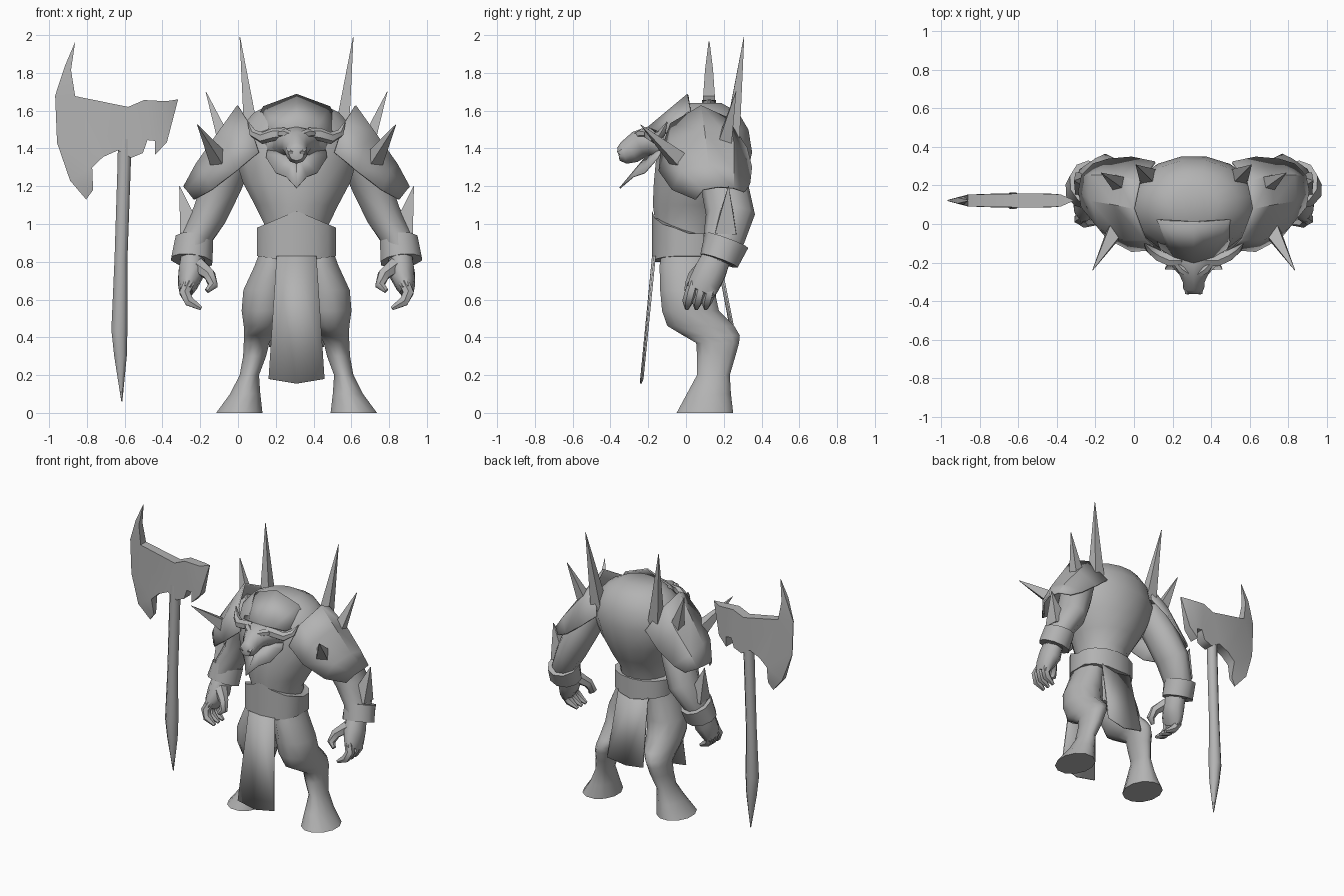
import bpy, bmesh, math
from mathutils import Vector

CX = 0.31  # the creature stands beside its axe
grey = bpy.data.materials.new("stone_grey")
grey.diffuse_color = (0.45, 0.45, 0.45, 1)


def make(name, verts, faces, mirror=False, x=CX, angle=55, thick=0):
    """Mesh object with smooth shading, optional mirror and thickness."""
    bm = bmesh.new()
    vs = [bm.verts.new(v) for v in verts]
    for f in faces:
        bm.faces.new([vs[i] for i in f])
    bmesh.ops.recalc_face_normals(bm, faces=bm.faces[:])
    bmesh.ops.triangulate(bm, faces=[f for f in bm.faces if len(f.verts) > 4])
    me = bpy.data.meshes.new(name)
    bm.to_mesh(me)
    bm.free()
    me.materials.append(grey)
    me.shade_smooth()
    me.set_sharp_from_angle(angle=math.radians(angle))
    ob = bpy.data.objects.new(name, me)
    ob.location.x = x
    bpy.context.collection.objects.link(ob)
    if thick:
        s = ob.modifiers.new("thickness", 'SOLIDIFY')
        s.thickness = thick
        s.offset = 0
    if mirror:
        m = ob.modifiers.new("mirror", 'MIRROR')
        m.use_mirror_merge = False
    return ob


def loft(name, pts, n=8, ref=(0, 1, 0), flat=False, **kw):
    """Elliptical rings (x, y, z, rx, ry) joined along a path."""
    ref = Vector(ref)
    c = [Vector(p[:3]) for p in pts]
    verts, faces = [], []
    for i, p in enumerate(pts):
        t = (c[min(i + 1, len(c) - 1)] - c[max(i - 1, 0)]).normalized()
        if flat:
            t = Vector((0, 0, -1))
        a = t.cross(ref).normalized()
        b = a.cross(t)
        ry = p[4] if len(p) > 4 else p[3]
        for k in range(n):
            w = 2 * math.pi * (k + 0.5) / n
            verts.append(c[i] + a * p[3] * math.cos(w) + b * ry * math.sin(w))
    for i in range(len(pts) - 1):
        for k in range(n):
            j = (k + 1) % n
            faces.append((i*n + k, i*n + j, i*n + n + j, i*n + n + k))
    faces += [tuple(range(n)), tuple(range((len(pts) - 1) * n, len(pts) * n))]
    return make(name, verts, faces, **kw)


def spike(name, base, tip, r, n=4, ref=(0, 1, 0)):
    return loft(name, [(*base, r), (*tip, 0.002)], n=n, ref=ref, mirror=True)


def span(z, rx, front, back, x=0):
    """Horizontal ring given by its front and back limits."""
    return (x, (front + back) / 2, z, rx, (back - front) / 2)


# Torso: narrow waist, broad hunched back
loft("torso", [span(0.85, .17, -.15, .18), span(1.0, .175, -.165, .21),
               span(1.1, .225, -.18, .27), span(1.22, .29, -.175, .32),
               span(1.38, .34, -.16, .355), span(1.5, .31, -.14, .335),
               span(1.59, .23, -.07, .28), span(1.64, .13, .0, .19)],
     n=16, flat=True)
loft("pelvis", [span(0.86, .18, -.14, .17), span(0.72, .15, -.12, .16),
                span(0.6, .07, -.06, .12)], n=10, flat=True)

# Belt with a raised point in front
bv, bf, N = [], [], 16
for top in (0, 1):
    for k in range(N):
        w = 2 * math.pi * k / N
        u = max(-.21, min(.21, .235 * math.cos(w)))
        y = .015 + .195 * math.sin(w)
        peak = .98 + .09 * (1 - abs(u) / .21) if y < 0 else .95
        bv.append((u, y, peak if top else .80 + .03 * abs(u) / .21))
for k in range(N):
    j = (k + 1) % N
    bf.append((k, j, N + j, N + k))
bf += [tuple(range(N)), tuple(range(N, 2 * N))]
make("belt", bv, bf)

# Hanging cloths, front and back
for name, y0, y1, zt, zb, w0, w1 in (("front_cloth", -.165, -.23, .83, .18, .105, .148),
                                     ("back_cloth", .17, .27, .85, .35, .12, .145)):
    make(name, [(-w0, y0, zt), (0, y0 - .01, zt), (w0, y0, zt),
                (w1, y1, zb), (0, y1 - .01, zb - .025), (-w1, y1, zb)],
         [(0, 1, 4, 5), (1, 2, 3, 4)], thick=.01)

# Legs bent backwards at the knee, ending in flared feet
loft("leg", [span(.86, .085, -.13, .15, .11), span(.78, .1, -.145, .15, .125),
             span(.65, .128, -.142, .155, .158), span(.54, .125, -.132, .18, .17),
             span(.46, .105, -.105, .262, .178), span(.41, .08, -.02, .29, .2),
             span(.37, .07, .05, .285, .212), span(.3, .063, .055, .265, .222),
             span(.2, .053, .055, .235, .25), span(.1, .083, .0, .242, .272),
             span(0, .127, -.055, .255, .303)], n=12, flat=True, mirror=True)

# Arms, bracers and bracer fins
loft("arm", [(.3, .14, 1.42, .1, .12), (.39, .2, 1.22, .11, .125),
             (.46, .235, 1.05, .098, .13), (.535, .2, .92, .085, .11),
             (.56, .165, .8, .06, .085)], n=10, mirror=True)
loft("bracer", [(.542, .215, .915, .105, .122), (.555, .175, .805, .115, .105)],
     n=10, mirror=True, angle=40)
spike("bracer_fin", (.56, .21, .96), (.62, .225, 1.2), .08)

# Hands with thick curled fingers
loft("palm", [(.55, .165, .83, .065, .08), (.555, .13, .75, .075, .09),
              (.575, .095, .68, .055, .088), (.585, .075, .64, .035, .08)], mirror=True)
for y in (.035, .085, .135):
    loft("finger", [(.57, y + .01, .69, .032), (.592, y - .01, .635, .032),
                    (.568, y - .025, .59, .03), (.505, y - .03, .553, .012)],
         n=6, mirror=True)
loft("thumb", [(.52, .1, .78, .045), (.46, .045, .73, .034),
               (.442, .02, .675, .028), (.475, .005, .645, .014)], n=6, mirror=True)

# Shoulder armour: arched rows from neck to outer arm
rows = [[(.2, -.13, 1.38), (.25, -.08, 1.53), (.31, .08, 1.625), (.28, .22, 1.56), (.2, .32, 1.4)],
        [(.32, -.14, 1.28), (.36, -.08, 1.42), (.41, .1, 1.485), (.4, .25, 1.43), (.32, .345, 1.3)],
        [(.45, -.07, 1.18), (.49, -.02, 1.28), (.53, .12, 1.315), (.52, .25, 1.28), (.44, .335, 1.21)],
        [(.54, .05, 1.13), (.58, .09, 1.18), (.595, .17, 1.195), (.58, .25, 1.19), (.52, .31, 1.17)]]
make("shoulder_plate", [p for r in rows for p in r],
     [(i*5 + k, i*5 + k + 1, i*5 + k + 6, i*5 + k + 5) for i in range(3) for k in range(4)],
     mirror=True, thick=.012, angle=35)

# Shoulder spikes
spike("tall_spike", (.232, .24, 1.42), (.3, .307, 1.99), .06)
spike("side_spike", (.37, .2, 1.41), (.48, .265, 1.7), .055)
spike("front_spike", (.41, -.04, 1.34), (.525, -.24, 1.525), .055, ref=(0, 0, 1))

# Mane crest sloping from the hump down to the brow
make("mane", [(-.235, .03, 1.5), (-.175, .02, 1.62), (0, .01, 1.685), (.175, .02, 1.62),
              (.235, .03, 1.5), (-.17, -.13, 1.48), (-.1, -.17, 1.5), (0, -.2, 1.51),
              (.1, -.17, 1.5), (.17, -.13, 1.48)],
     [(i, i + 1, i + 6, i + 5) for i in range(4)], thick=.01, angle=25)

# Head with broad skull, muzzle, brows and nostrils
Z = (0, 0, 1)
loft("head", [(0, -.05, 1.42, .15, .11), (0, -.14, 1.43, .14, .09),
              (0, -.2, 1.435, .11, .08), (0, -.25, 1.42, .08, .075),
              (0, -.29, 1.39, .06, .07), (0, -.33, 1.375, .057, .058),
              (0, -.358, 1.37, .04, .035)], n=10, ref=Z)
loft("brow", [(.015, -.265, 1.465, .02), (.06, -.235, 1.48, .025),
              (.11, -.18, 1.475, .015)], n=6, ref=Z, mirror=True)
loft("nostril", [(.03, -.32, 1.395, .025), (.032, -.36, 1.375, .014)],
     n=6, ref=Z, mirror=True)

# Horns sweep out and up, ears point back
loft("horn", [(.06, -.19, 1.48, .03), (.12, -.19, 1.475, .034), (.18, -.165, 1.455, .032),
              (.23, -.13, 1.48, .022), (.257, -.1, 1.54, .003)], n=6, ref=Z, mirror=True)
loft("ear", [(.08, -.18, 1.45, .02, .03), (.14, -.12, 1.415, .02, .04),
             (.2, -.03, 1.35, .003, .004)], n=6, ref=Z, mirror=True)

# Ragged beard sheet under the chin
make("beard", [(0, -.2, 1.37), (.155, -.13, 1.39), (.16, -.15, 1.35), (.11, -.22, 1.27),
               (.055, -.28, 1.25), (0, -.35, 1.19)],
     [(0, 1, 2, 3), (0, 3, 4, 5)], mirror=True, thick=.008)

# Axe handle, tapering to a point at the foot
loft("axe_handle", [(-.6, .12, 1.45, .038), (-.603, .12, 1.3, .038), (-.62, .12, .8, .037),
                    (-.628, .12, .44, .046), (-.622, .12, .3, .036), (-.615, .12, .06, .003)],
     x=0)

# Axe head: notched outline, thick at the middle, thin at the edge and horn tips
edge = [(-.862, 1.965), (-.915, 1.84), (-.968, 1.68), (-.958, 1.43), (-.889, 1.23),
        (-.804, 1.13), (-.767, 1.18), (-.772, 1.3), (-.714, 1.355), (-.635, 1.39),
        (-.566, 1.35), (-.503, 1.376), (-.48, 1.444), (-.44, 1.44), (-.44, 1.365),
        (-.376, 1.434), (-.317, 1.66), (-.38, 1.65), (-.497, 1.656), (-.582, 1.62),
        (-.862, 1.677), (-.884, 1.815)]
n = len(edge)
av = []
for s in (-1, 1):
    for x, z in edge:
        t = .036 * max(.08, min(1, (x + .965) / .12, (-.31 - x) / .08,
                                (1.97 - z) / .26, (z - 1.11) / .2))
        av.append((x, .122 + s * t, z))
af = [(i, (i + 1) % n, n + (i + 1) % n, n + i) for i in range(n)]
make("axe_head", av, af + [tuple(range(n)), tuple(range(n, 2 * n))], x=0)
